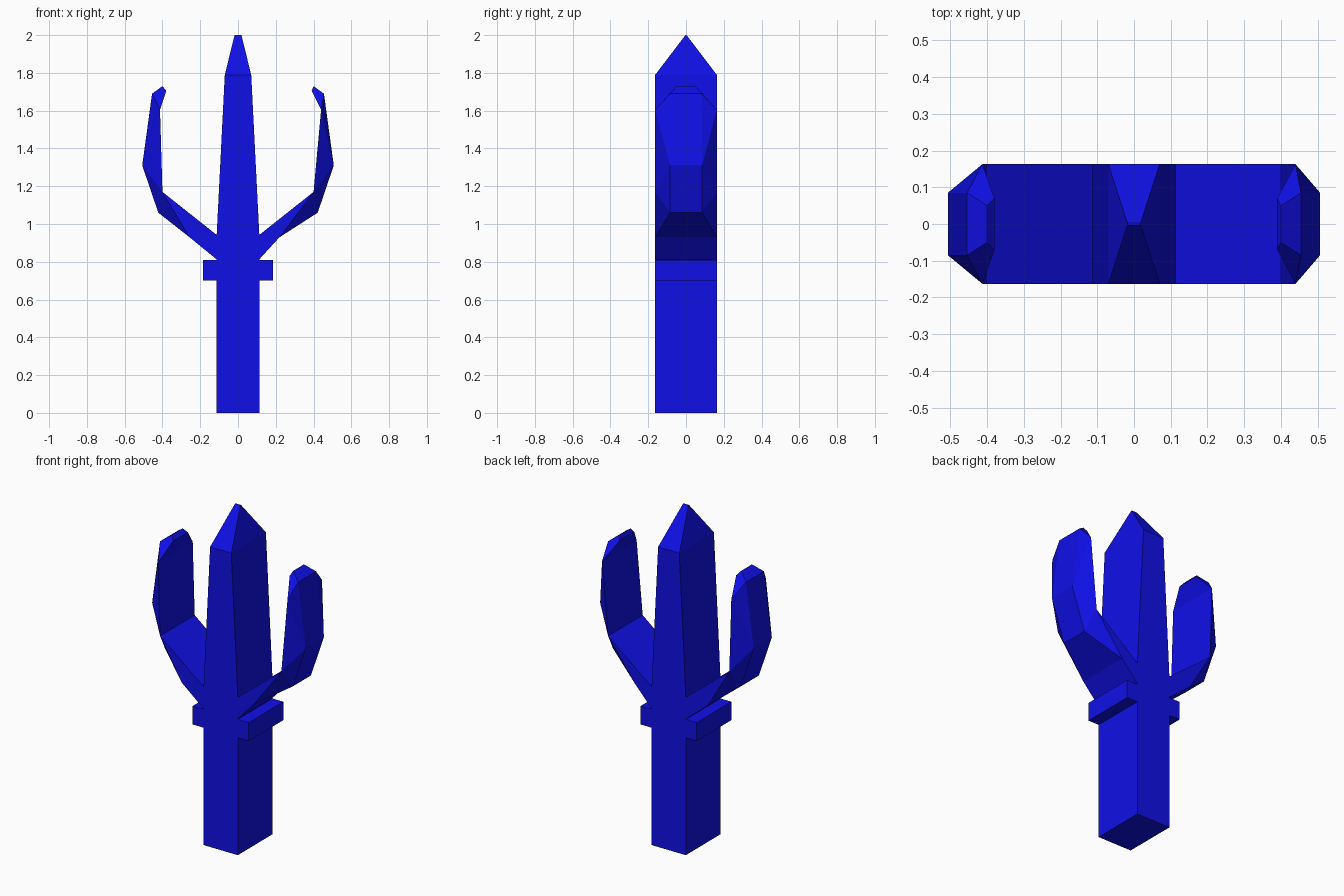
import bpy
import bmesh

cube = bpy.data.objects.get("Cube")
if cube:
    bpy.data.objects.remove(cube, do_unlink=True)

BLUE = (0.005, 0.005, 0.8, 1.0)
blue = bpy.data.materials.new("deep blue")
blue.use_nodes = True
blue.diffuse_color = BLUE
blue.node_tree.nodes["Principled BSDF"].inputs["Base Color"].default_value = BLUE

DEPTH = 0.163   # half depth of the whole piece
SLIM = 0.085    # half depth along the outer edge of a prong


def finish(name, bm):
    """Turn a bmesh into a flat-shaded blue object."""
    bmesh.ops.recalc_face_normals(bm, faces=bm.faces)
    mesh = bpy.data.meshes.new(name)
    bm.to_mesh(mesh)
    bm.free()
    mesh.materials.append(blue)
    obj = bpy.data.objects.new(name, mesh)
    bpy.context.collection.objects.link(obj)
    return obj


def tower(name, levels):
    """Stack rectangles (half width, half depth, height) into a closed solid."""
    bm = bmesh.new()
    rings = [[bm.verts.new((sx * w, sy * d, z))
              for sx, sy in ((-1, -1), (1, -1), (1, 1), (-1, 1))]
             for w, d, z in levels]
    for low, high in zip(rings, rings[1:]):
        for i in range(4):
            j = (i + 1) % 4
            bm.faces.new((low[i], low[j], high[j], high[i]))
    bm.faces.new(rings[0])
    bm.faces.new(rings[-1])
    return finish(name, bm)


def prong(name, side, outline):
    """Bridge a front and a back outline of (x, z, half depth), with bevelled sides."""
    bm = bmesh.new()
    front = [bm.verts.new((side * x, -d, z)) for x, z, d in outline]
    back = [bm.verts.new((side * x, d, z)) for x, z, d in outline]
    for i in range(len(outline)):
        j = (i + 1) % len(outline)
        bm.faces.new((front[i], front[j], back[j], back[i]))
    facets = ((0, 1, 8, 9), (1, 7, 8), (1, 6, 7), (1, 2, 6),
              (2, 5, 6), (2, 4, 5), (2, 3, 4))
    for ring in (front, back):
        for facet in facets:
            bm.faces.new([ring[k] for k in facet])
    return finish(name, bm)


# Central shaft: straight handle, tapering blade and ridged point
tower("central_shaft", [(0.113, DEPTH, 0), (0.113, DEPTH, 0.94),
                        (0.07, DEPTH, 1.79), (0.018, 0.003, 2.0)])

# Collar across the shaft
tower("collar", [(0.185, DEPTH, 0.70), (0.185, DEPTH, 0.81)])

# Hooked side prongs, slightly different from each other
for name, side, bend, elbow, tip in (("left_prong", 1, 0.22, 0.44, 0.39),
                                     ("right_prong", -1, 0.257, 0.413, 0.38)):
    prong(name, side, [
        (0.11, 0.94, DEPTH), (0.40, 1.17, DEPTH), (elbow, 1.605, DEPTH),
        (tip, 1.705, 0.07), (0.40, 1.73, 0.05), (0.455, 1.69, SLIM),
        (0.507, 1.31, SLIM), (0.422, 1.06, SLIM), (bend, 0.93, DEPTH),
        (0.11, 0.81, DEPTH)])
